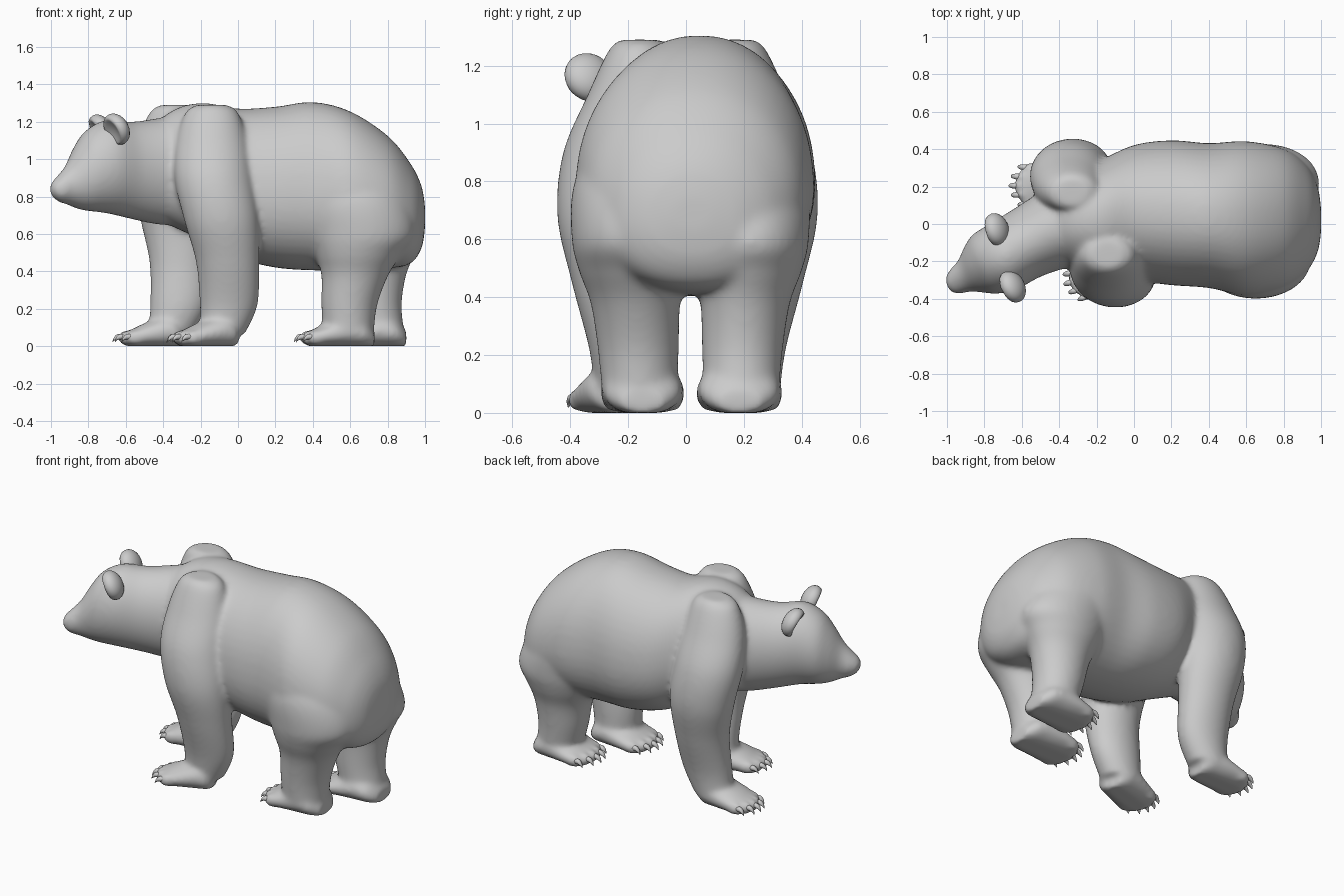
import bpy, bmesh, math
from mathutils import Vector, Matrix

if "Cube" in bpy.data.objects:
    bpy.data.objects.remove(bpy.data.objects["Cube"])

X, Y, Z = Vector((1, 0, 0)), Vector((0, 1, 0)), Vector((0, 0, 1))

fur = bpy.data.materials.new("plain grey")
fur.use_nodes = True
fur.diffuse_color = (0.6, 0.6, 0.6, 1)
fur.node_tree.nodes["Principled BSDF"].inputs["Base Color"].default_value = fur.diffuse_color


def catmull(a, b, c, d, t):
    return 0.5 * (2 * b + (c - a) * t + (2 * a - 5 * b + 4 * c - d) * t * t
                  + (3 * b - a - 3 * c + d) * t ** 3)


def loft(bm, stations, u, v, sides=48, steps=8, power=1, egg=0):
    """Closed skin over interpolated rings (x, y, z, ru, rv).
    Power under 1 makes rings boxier, egg widens them towards -v."""
    rows = [stations[0]] + list(stations) + [stations[-1]]
    dense = []
    for i in range(1, len(rows) - 2):
        for k in range(steps):
            dense.append([catmull(*q, k / steps) for q in zip(*rows[i - 1:i + 3])])
    dense.append(stations[-1])
    rings = []
    for x, y, z, ru, rv in dense:
        ring = []
        for k in range(sides):
            a = math.tau * k / sides
            c, s = (math.copysign(abs(w) ** power, w) for w in (math.cos(a), math.sin(a)))
            p = Vector((x, y, z)) + u * ru * c * (1 - egg * s) + v * rv * s
            p.z = max(p.z, 0)
            ring.append(bm.verts.new(p))
        rings.append(ring)
    faces = [bm.faces.new(rings[0]), bm.faces.new(rings[-1])]
    for r, s in zip(rings, rings[1:]):
        for k in range(sides):
            n = (k + 1) % sides
            faces.append(bm.faces.new((r[k], r[n], s[n], s[k])))
    bmesh.ops.recalc_face_normals(bm, faces=faces)


def blob(bm, centre, size, yaw=0):
    m = Matrix.Translation(centre) @ Matrix.Rotation(yaw, 4, "Z") @ Matrix.Diagonal((*size, 1))
    return bmesh.ops.create_uvsphere(bm, u_segments=24, v_segments=16, radius=1, matrix=m)["verts"]


def finish(name, bm):
    mesh = bpy.data.meshes.new(name)
    bm.to_mesh(mesh)
    bm.free()
    mesh.materials.append(fur)
    mesh.shade_smooth()
    obj = bpy.data.objects.new(name, mesh)
    bpy.context.scene.collection.objects.link(obj)
    return obj


body = bmesh.new()

# Torso, from chest to rump
loft(body, [
    (-.47, 0, .93, .19, .24), (-.33, .02, .95, .26, .32), (-.18, .03, .93, .31, .37),
    (0, .06, .87, .36, .4), (.2, .06, .85, .385, .43), (.4, .045, .855, .385, .45),
    (.6, .03, .83, .41, .425), (.8, .03, .77, .37, .355), (.92, .03, .71, .285, .27),
    (.98, .025, .69, .18, .17), (1, .02, .69, .07, .06)], Y, Z, power=.92, egg=.09)

# Neck, skull and muzzle, turned towards the right
across = Vector((.37, -.93, 0))
loft(body, [
    (-.25, .02, .95, .24, .3), (-.42, -.03, .935, .215, .285), (-.57, -.1, .94, .195, .26),
    (-.7, -.175, .96, .19, .25), (-.8, -.215, .94, .17, .218), (-.86, -.245, .905, .13, .17),
    (-.91, -.28, .865, .088, .11), (-.96, -.31, .842, .07, .07),
    (-.99, -.325, .84, .045, .04), (-1, -.33, .84, .02, .02)], across, Z)

# Leg profiles for the right side, from top to ankle
HIND = [(.58, -.1, 1.1, .08, .08), (.6, -.14, .95, .2, .17), (.63, -.175, .78, .28, .215),
        (.665, -.19, .6, .28, .205), (.645, -.185, .49, .23, .185), (.625, -.175, .38, .18, .155),
        (.595, -.165, .22, .15, .14), (.59, -.16, .06, .135, .13)]
FORE = [(-.14, -.16, 1.29, .08, .07), (-.14, -.165, 1.25, .14, .105),
        (-.14, -.19, 1.1, .19, .15), (-.13, -.25, .9, .21, .175), (-.09, -.285, .68, .2, .16),
        (-.055, -.26, .45, .17, .135), (-.05, -.22, .22, .155, .115),
        (-.085, -.215, .06, .12, .1)]
# Foot profile: distance forward, half width, height
FOOT = [(-.13, .07, .08), (-.08, .12, .14), (0, .135, .17), (.1, .14, .135),
        (.18, .135, .1), (.23, .11, .07)]


def foot(name, x, y, yaw, heel, width):
    fwd = Vector((-math.cos(yaw), -math.sin(yaw), 0))
    side = Vector((-fwd.y, fwd.x, 0))
    base = Vector((x, y, 0))
    sole = [(f * heel if f < 0 else f, w * width, h) for f, w, h in FOOT]
    loft(body, [(*(base + fwd * f + Z * h * .47), w, h * .53) for f, w, h in sole], side, Z)
    claws = bmesh.new()
    for k in range(-2, 3):
        spread = (fwd + side * k * .05).normalized()
        toe = base + fwd * (.225 - .012 * k * k) + side * k * .052 * width
        blob(body, toe + Z * .045, (.055, .03, .04), yaw)
        # Curved claw tapering down to a point
        path = [(.025, .05, .016), (.05, .05, .015), (.068, .038, .01), (.076, .022, .003)]
        loft(claws, [(*(toe + spread * f + Z * h), r, r) for f, h, r in path], side, Z, 10, 3)
    finish(name + "_claws", claws)


# Left legs mirror the right ones with the stride shifted
loft(body, HIND, X, Y)
loft(body, [(x + .18 * max(0, 1 - z / .8), .03 - y, z, a, b) for x, y, z, a, b in HIND], X, Y)
loft(body, FORE, X, Y)
loft(body, [(x - .28 * (1 - z / 4), .01 - y, z, a, b) for x, y, z, a, b in FORE], X, Y)
foot("right_hind", .6, -.15, 0, 1, 1.05)
foot("left_hind", .77, .185, 0, 1, 1.08)
foot("right_fore", -.09, -.235, .3, .65, .9)
foot("left_fore", -.37, .205, 0, .65, .9)

# Fuse the volumes into one soft skin
bear = finish("body", body)
fuse = bear.modifiers.new("fuse", "REMESH")
fuse.mode = "VOXEL"
fuse.voxel_size = .013
fuse.use_smooth_shade = True
soften = bear.modifiers.new("soften", "SMOOTH")
soften.factor = .5
soften.iterations = 18

# Thick round ears with a hollow front
for name, centre, yaw in (("right_ear", (-.65, -.335, 1.16), .5),
                          ("left_ear", (-.735, -.03, 1.155), .3)):
    ear = bmesh.new()
    for v in blob(ear, (0, 0, 0), (.06, .09, .088)):
        edge = (v.co.y / .09) ** 2 + (v.co.z / .088) ** 2
        if v.co.x < 0:
            v.co.x += .045 * max(0, 1 - edge * 1.3)
    lean = Matrix.Rotation(yaw, 4, "Z") @ Matrix.Rotation(-.45, 4, "Y")
    ear.transform(Matrix.Translation(centre) @ lean)
    finish(name, ear)
